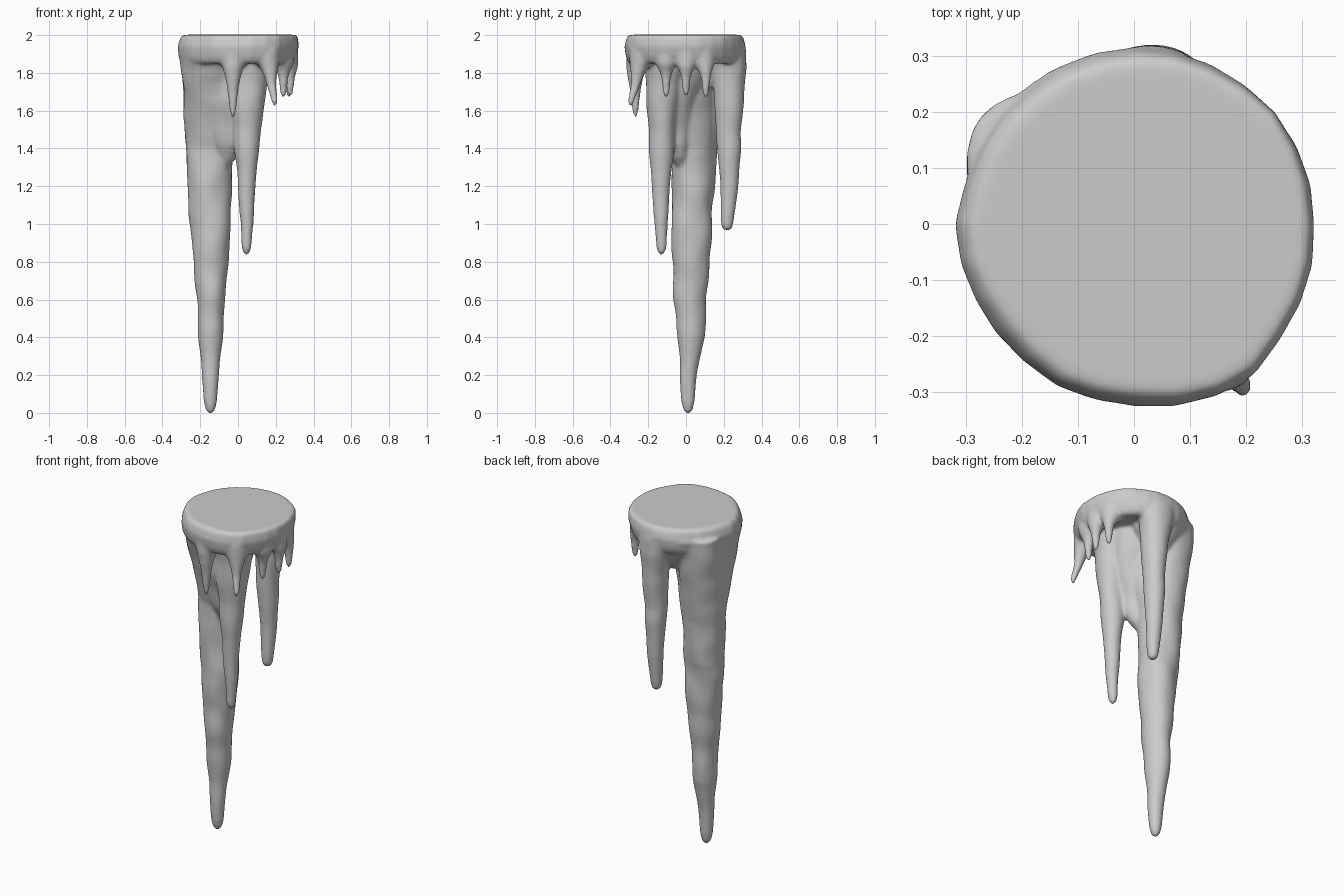
import bpy, bmesh, math
from mathutils import Vector, noise

SEG = 28


def loft(name, rings, wobble=0.0, outline=None):
    """Closed skin through rings of (z, cx, cy, rx, ry), subdivided along z."""
    fine = []
    for a, b in zip(rings, rings[1:]):
        n = max(1, round(abs(a[0] - b[0]) / 0.03))
        fine += [[p + (q - p) * i / n for p, q in zip(a, b)] for i in range(n)]
    fine.append(list(rings[-1]))
    bm = bmesh.new()
    loops = []
    for z, cx, cy, rx, ry in fine:
        loop = []
        for i in range(SEG):
            t = 2 * math.pi * i / SEG
            k = outline(t) if outline else 1.0
            d = Vector((math.cos(t), math.sin(t), 0))
            p = Vector((cx + d.x * rx * k, cy + d.y * ry * k, z))
            p += d * wobble * min(1, rx / 0.08) * noise.noise(Vector((p.x * 8, p.y * 8, z * 6)))
            loop.append(bm.verts.new(p))
        loops.append(loop)
    for a, b in zip(loops, loops[1:]):
        for i in range(SEG):
            j = (i + 1) % SEG
            bm.faces.new((a[i], a[j], b[j], b[i]))
    bm.faces.new(loops[0])
    bm.faces.new(loops[-1])
    bmesh.ops.recalc_face_normals(bm, faces=bm.faces)
    me = bpy.data.meshes.new(name)
    bm.to_mesh(me)
    bm.free()
    ob = bpy.data.objects.new(name, me)
    bpy.context.collection.objects.link(ob)
    return ob


# Cap: flat-topped, slightly irregular disc
RADII = [.318, .324, .32, .312, .310, .310, .322, .312, .32, .324, .345, .332]


def cap_outline(t):
    f = t / (2 * math.pi) * 12
    i = int(f) % 12
    return RADII[i] + (RADII[(i + 1) % 12] - RADII[i]) * (f - int(f))


cap = loft("ice_cap", [(z, x, 0, s, s) for z, x, s in (
    (2.002, .012, .93), (1.985, .006, .975), (1.94, 0, 1.0), (1.89, -.005, .97),
    (1.86, -.008, .93), (1.845, -.01, .87), (1.87, -.01, .6))],
    0.01, cap_outline)
parts = [cap]

# Main icicle, flaring into the cap
parts.append(loft("main_icicle", [
    (1.94, -.09, -.01, .222, .25), (1.87, -.105, -.01, .203, .22), (1.82, -.115, -.012, .187, .19),
    (1.75, -.12, -.012, .175, .165), (1.65, -.122, 0, .166, .152), (1.5, -.14, .025, .143, .126),
    (1.4, -.15, .037, .125, .113), (1.2, -.149, .035, .115, .113), (1.0, -.145, .03, .107, .11),
    (.8, -.145, .025, .093, .1), (.6, -.145, .022, .078, .088), (.4, -.145, .03, .062, .071),
    (.2, -.145, .015, .046, .047), (.06, -.145, .01, .034, .034), (.015, -.145, .01, .024, .024),
    (-.004, -.145, .01, .008, .008)], 0.014))

# Buttress thickening the back left of the main icicle
parts.append(loft("back_left_buttress", [
    (1.94, -.165, .105, .14, .14), (1.75, -.165, .09, .13, .13), (1.6, -.165, .072, .122, .122),
    (1.4, -.163, .055, .114, .108), (1.15, -.155, .043, .107, .105), (.95, -.147, .03, .09, .09)], 0.012))

# Front icicle
parts.append(loft("front_icicle", [
    (1.9, .06, -.10, .13, .13), (1.75, .06, -.12, .1, .095), (1.6, .05, -.13, .085, .08),
    (1.4, .048, -.13, .064, .068), (1.2, .046, -.132, .048, .05), (1.0, .048, -.132, .034, .035),
    (.88, .045, -.13, .026, .028), (.85, .045, -.13, .019, .019), (.837, .045, -.13, .007, .007)], 0.01))

# Web of ice joining the main and front icicles
parts.append(loft("ice_web", [
    (1.88, -.02, -.04, .16, .16), (1.75, -.04, -.04, .15, .14), (1.65, -.05, -.045, .13, .12),
    (1.5, -.06, -.05, .1, .08), (1.42, -.06, -.045, .08, .06), (1.35, -.06, -.035, .05, .04),
    (1.3, -.08, -.02, .03, .03)], 0.015))

# Shoulder between the main and back icicles
parts.append(loft("back_shoulder", [
    (1.93, -.07, .13, .19, .16), (1.84, -.06, .14, .15, .12), (1.78, -.05, .145, .1, .09),
    (1.72, -.045, .145, .06, .06)], 0.01))

# Back icicle
parts.append(loft("back_icicle", [
    (1.93, .03, .22, .12, .095), (1.82, .04, .23, .09, .092), (1.7, .045, .23, .075, .08),
    (1.6, .045, .226, .068, .076), (1.48, .045, .223, .06, .066), (1.4, .046, .23, .057, .066),
    (1.2, .047, .228, .048, .05), (1.05, .047, .22, .036, .037), (1.0, .047, .218, .031, .032),
    (.975, .047, .218, .024, .026), (.965, .047, .218, .01, .01)], 0.008))

# Small drips hanging from the rim: tip x, tip y, tip z, thickness
for i, (x, y, tip, k) in enumerate([
        (-.027, -.268, 1.57, 1.2), (.194, -.292, 1.625, 1.05), (.24, -.105, 1.675, 1.0),
        (.276, 0, 1.68, 1.0), (.27, .105, 1.675, 1.0)]):
    d = math.hypot(x, y)
    h = 1.86 - tip
    rim = .345 if i == 1 else .318
    rings = []
    for z, r in ((1.93, .07), (1.88, .07), (1.855, .062), (1.83, .047),
                 (1.86 - h * .3, .034), (1.86 - h * .5, .025)):
        m = min(d, rim - r * k) / d        # keep the root inside the rim
        rings.append((z, x * m, y * m, r * k, r * k))
    rings += [(tip + h * .1, x, y, .017, .017), (tip - .004, x, y, .008, .008)]
    parts.append(loft("drip_%d" % (i + 1), rings))

# Fuse everything into one smooth ice body
bpy.ops.object.select_all(action='DESELECT')
for ob in parts:
    ob.select_set(True)
bpy.context.view_layer.objects.active = cap
bpy.ops.object.join()
cap.name = "icicle_cluster"
rm = cap.modifiers.new("fuse", 'REMESH')
rm.mode = 'VOXEL'
rm.voxel_size = 0.009
rm.use_smooth_shade = True
sm = cap.modifiers.new("soften", 'SMOOTH')
sm.factor = 0.5
sm.iterations = 10
